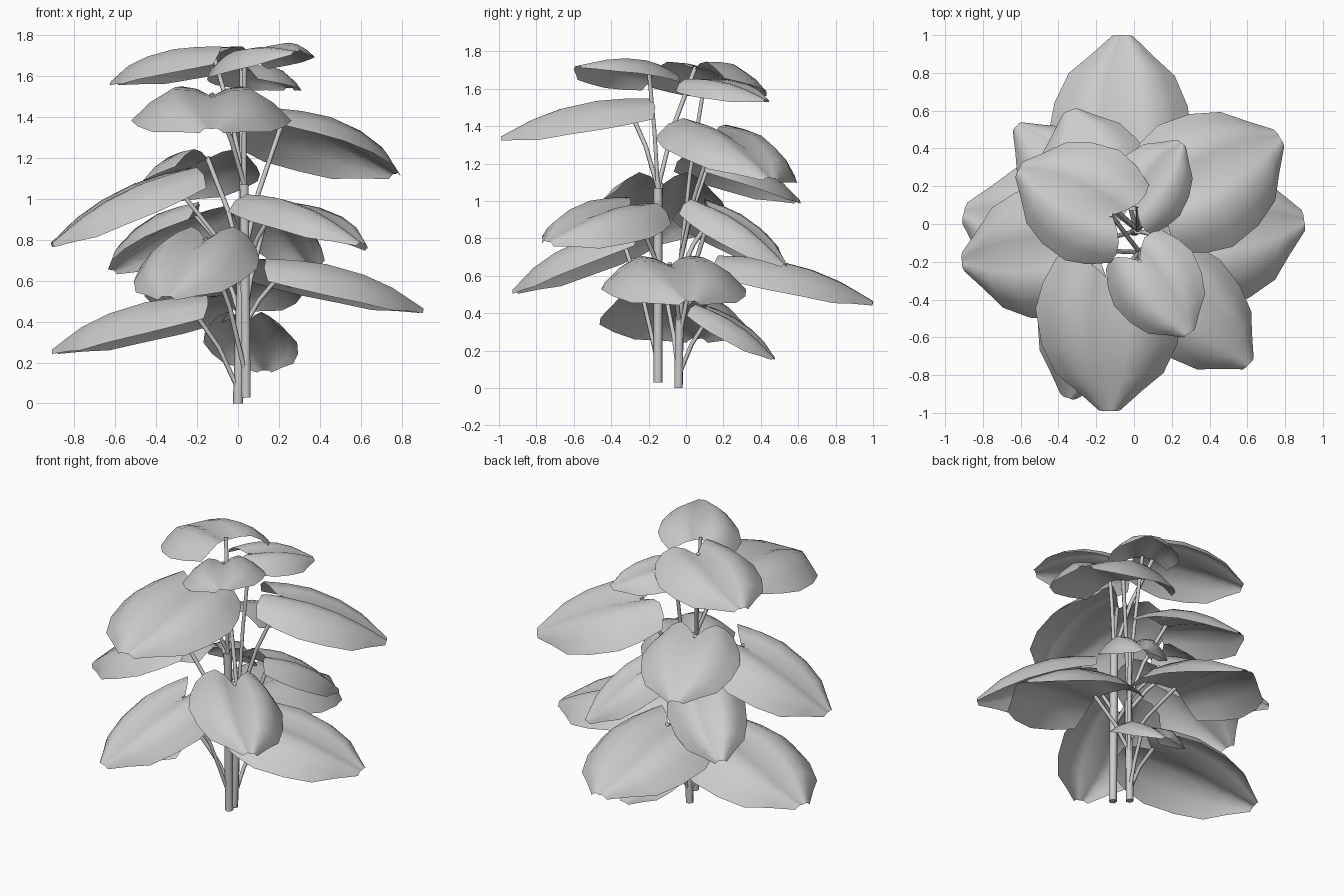
import bpy, bmesh, math
from mathutils import Vector, Matrix

cube = bpy.data.objects.get("Cube")
if cube:
    bpy.data.objects.remove(cube, do_unlink=True)


def make_material(name, value):
    mat = bpy.data.materials.new(name)
    mat.use_nodes = True
    colour = (value, value, value, 1)
    mat.diffuse_color = colour
    mat.node_tree.nodes["Principled BSDF"].inputs["Base Color"].default_value = colour
    return mat


plant_grey = make_material("plant grey", 0.6)

# Leaf outline: (distance along the midrib, half width), for a leaf of length 1
OUTLINE = [(0, .34), (.17, .43), (.35, .48), (.58, .44), (.77, .35), (.88, .21), (1, .07)]
# Cross-section: (fraction of half width, height, share of the stem notch)
SECTION = [(0, 0, .16), (.25, .035, .07), (.5, .035, .01), (.77, -.045, 0), (1, -.15, .03)]
SECTION = [(-s, h, n) for s, h, n in reversed(SECTION[1:])] + SECTION


def add_leaf(name, base, tip, roll, breadth):
    """Heart-shaped blade with a valley midrib and drooping sides; returns the stem joint."""
    base, tip = Vector(base), Vector(tip)
    along = (tip - base).normalized()
    across = Vector((0, 0, 1)).cross(along).normalized()
    across = Matrix.Rotation(math.radians(roll), 3, along) @ across
    normal = along.cross(across)
    size = (tip - base).length

    def place(u, v, h):
        return base + size * (along * u + across * v * breadth + normal * h)

    bm = bmesh.new()
    rows = []
    for t, width in OUTLINE:
        arch = .06 * math.sin(math.pi * t)
        rows.append([bm.verts.new(place(t + notch * (1 - t) ** 2, s * width,
                                        arch + height * width / .48))
                     for s, height, notch in SECTION])
    for a, b in zip(rows, rows[1:]):
        for i in range(len(a) - 1):
            bm.faces.new((a[i], b[i], b[i + 1], a[i + 1])).smooth = True
    mesh = bpy.data.meshes.new(name)
    bm.to_mesh(mesh)
    bm.free()
    mesh.materials.append(plant_grey)
    bpy.context.collection.objects.link(bpy.data.objects.new(name, mesh))
    return place(.17, 0, .02)


def add_stem(name, points, radius):
    """Round tube through the points."""
    curve = bpy.data.curves.new(name, "CURVE")
    curve.dimensions = "3D"
    curve.bevel_depth = radius
    curve.bevel_resolution = 1
    curve.use_fill_caps = True
    line = curve.splines.new("POLY")
    line.points.add(len(points) - 1)
    for point, co in zip(line.points, points):
        point.co = (*co, 1)
    curve.materials.append(plant_grey)
    bpy.context.collection.objects.link(bpy.data.objects.new(name, curve))


# Two upright trunks
TRUNKS = {
    "front": (Vector((.04, -.15, .03)), Vector((.03, -.15, 1.07))),
    "rear": (Vector((.0, -.04, 0)), Vector((.02, -.03, .68))),
}
for name, ends in TRUNKS.items():
    add_stem(name + "_trunk", ends, .025)

# Leaves: name, back of the blade, tip, roll, breadth, trunk, height share of the stem's start
LEAVES = [
    ("crown_left", (-.02, 0, 1.73), (-.61, .29, 1.57), 0, 1, "front", 1),
    ("crown_back", (-.03, .03, 1.64), (.25, .43, 1.54), 0, .9, "rear", 1),
    ("crown_front", (-.02, -.12, 1.67), (.29, -.58, 1.72), 7, .95, "front", 1),
    ("upper_front", (-.13, -.17, 1.53), (-.13, -.99, 1.34), 0, .97, "front", 1),
    ("upper_left", (.1, .09, 1.41), (.77, .46, 1.12), -8, .97, "rear", 1),
    ("upper_back", (-.11, .02, 1.23), (-.34, .6, 1.0), 0, .95, "rear", 1),
    ("upper_right", (-.2, -.12, 1.14), (-.91, -.2, .78), 0, .95, "front", .5),
    ("middle_back_right", (-.12, .06, .96), (-.62, .52, .65), 8, .67, "rear", .9),
    ("middle_back_left", (.1, .05, 1.0), (.36, .53, .66), 0, .68, "rear", .4),
    ("middle_front_left", (.1, -.22, .99), (.61, -.74, .78), -9, .8, "front", .6),
    ("middle_front", (-.12, -.22, .85), (-.35, -.92, .52), 0, .78, "front", .1),
    ("lower_left", (.1, -.11, .69), (.9, .02, .46), 0, .97, "rear", .5),
    ("lower_back", (-.08, .16, .69), (-.06, 1.0, .46), 0, .92, "rear", .6),
    ("lower_right", (-.1, -.14, .51), (-.9, .06, .26), 0, .97, "rear", .1),
    ("bottom_back", (.03, .06, .44), (.13, .47, .16), 0, .97, "rear", .1),
]
for name, base, tip, roll, breadth, trunk, share in LEAVES:
    joint = add_leaf(name + "_leaf", base, tip, roll, breadth)
    low, high = TRUNKS[trunk]
    start = low.lerp(high, share)
    bend = start.lerp(joint, .5)
    bend.xy = start.xy.lerp(joint.xy, .4)
    add_stem(name + "_stem", (start, bend, joint), .012)
